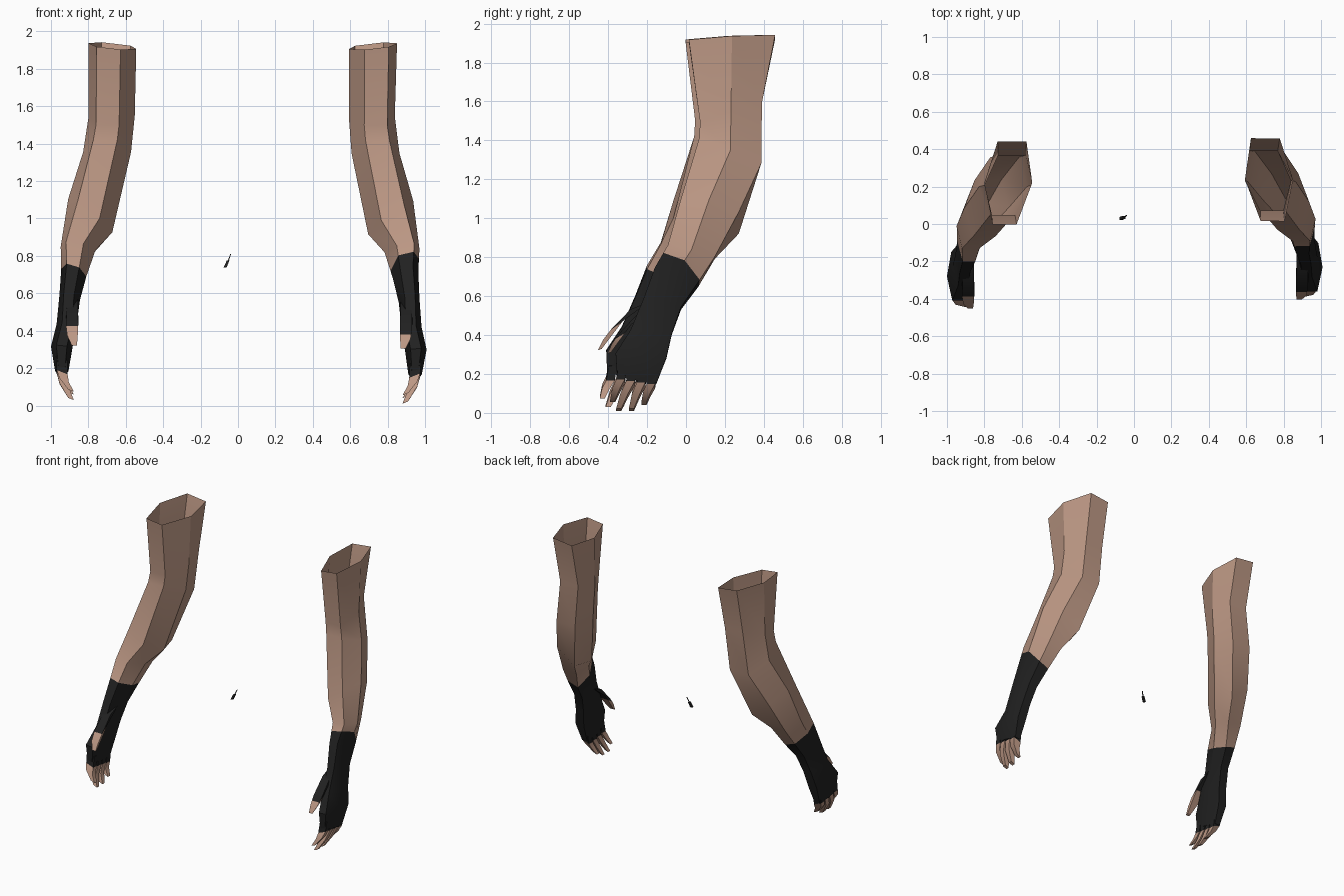
import bpy
import math
from mathutils import Vector

cube = bpy.data.objects.get("Cube")
if cube:
    bpy.data.objects.remove(cube)


def material(name, color):
    m = bpy.data.materials.new(name)
    m.use_nodes = True
    m.diffuse_color = (*color, 1)
    m.node_tree.nodes["Principled BSDF"].inputs["Base Color"].default_value = (*color, 1)
    return m


SKIN = material("skin", (0.50, 0.31, 0.23))
BLACK = material("black_cloth", (0.015, 0.015, 0.015))

# Six-sided limb section: front pair, inner, back pair, outer
HEX = [(-.5, -1), (.5, -1), (1, 0), (.6, 1), (-.6, 1), (-1, 0)]
SQUARE = [(-1, -1), (1, -1), (1, 1), (-1, 1)]


def section(cx, cy, cz, hx, hy, skew=0, tilt_y=0, tilt_x=0, shape=HEX):
    """Ring of points round a centre, skewed in plan and tilted in height."""
    ring = []
    for u, v in shape:
        dx, dy = u * hx, v * hy
        ring.append(Vector((cx + dx + skew * dy, cy + dy, cz + tilt_y * dy + tilt_x * dx)))
    return ring


def blend(a, b, weights):
    return [p.lerp(q, w) for p, q, w in zip(a, b, weights)]


def right_pose(p):
    return p


def left_pose(p):
    return Vector((-p.x + .026 * p.z, p.y + .055 - .02 * p.z, p.z - .02 + .01 * p.z))


def tubes(name, mat, parts, pose=right_pose, cap_start=False, cap_end=True):
    """Skin each list of rings into a tube and join them in one object."""
    verts, faces = [], []
    for rings in parts:
        base, n = len(verts), len(rings[0])
        for ring in rings:
            verts += [pose(p) for p in ring]
        for r in range(len(rings) - 1):
            a = base + r * n
            for i in range(n):
                j = (i + 1) % n
                faces.append((a + i, a + n + i, a + n + j, a + j))
        if cap_start:
            faces.append(tuple(base + i for i in range(n)))
        if cap_end:
            last = base + (len(rings) - 1) * n
            faces.append(tuple(last + i for i in reversed(range(n))))
    if pose is left_pose:
        faces = [f[::-1] for f in faces]
    mesh = bpy.data.meshes.new(name)
    mesh.from_pydata(verts, [], faces)
    mesh.materials.append(mat)
    obj = bpy.data.objects.new(name, mesh)
    bpy.context.collection.objects.link(obj)
    bpy.ops.object.select_all(action='DESELECT')
    obj.select_set(True)
    bpy.context.view_layer.objects.active = obj
    bpy.ops.object.shade_smooth_by_angle(angle=math.radians(30))
    return obj


# Arm sections from the open shoulder end down to above the wrist
ARM = [section(*s) for s in (
    (-.672, .22, 1.922, .128, .222, .09, .05, -.12),
    (-.675, .207, 1.55, .123, .16, .14, .3),
    (-.70, .20, 1.355, .128, .158, .06, -.41),
    (-.79, .085, 1.015, .118, .15, .06, -.2, -.75),
    (-.855, -.01, .84, .093, .12, .15, -.25, -.1))]

# Glove sections from the cuff to the knuckles
HAND = [section(*s) for s in (
    (-.878, -.09, .71, .067, .11, .04, -.35, -.3),
    (-.90, -.165, .575, .055, .095, .04, -.25, -.2),
    (-.917, -.225, .43, .053, .105, -.03, -.1, -.1),
    (-.943, -.28, .31, .057, .13, 0, -.08, -.1),
    (-.942, -.305, .185, .036, .10, 0, -.2))]

# Fingers, index to little: base y, tip y, tip height
FINGERS = [(-.385, -.43, .08), (-.333, -.40, .035), (-.28, -.335, .035), (-.23, -.27, .065)]


def finger_sections(y0, y1, z1):
    knuckle = .17 + .15 * (-.23 - y0)
    rows = ((-.943, y0 + .01, knuckle + .06, .03, .021),
            (-.94, y0 - .003, knuckle - .015, .029, .022),
            (-.93, (y0 + y1) / 2 - .003, (knuckle + z1) / 2, .025, .02),
            (-.893, y1, z1, .015, .013))
    return [section(*r, 0, 0, -.4, shape=SQUARE) for r in rows]


def thumb_sections(cuff):
    root = section(-.885, -.24, .55, .03, .045, 0, .4, shape=SQUARE)
    joint = section(-.887, -.355, .45, .033, .03, 0, .7, shape=SQUARE)
    middle = section(-.885, -.405, .385, .028, .022, 0, .5, shape=SQUARE)
    tip = section(-.875, -.443, .325, .014, .01, 0, .4, shape=SQUARE)
    edge = blend(joint, middle, [cuff] * 4)
    return [root, joint, edge], [edge, middle, tip]


def build_arm(side, pose, cuff_weights, thumb_cuff):
    cuff = blend(ARM[-1], HAND[0], cuff_weights)
    wrist = HAND if min(cuff_weights) < .9 else HAND[1:]
    fingers = [finger_sections(*f) for f in FINGERS]
    thumb_glove, thumb_skin = thumb_sections(thumb_cuff)
    tubes(side + "_arm", SKIN, [ARM + [cuff]], pose, cap_end=False)
    tubes(side + "_glove", BLACK, [[cuff] + wrist], pose)
    tubes(side + "_glove_finger_stubs", BLACK, [f[:2] for f in fingers], pose, cap_start=True)
    tubes(side + "_fingers", SKIN, [f[1:] for f in fingers], pose)
    tubes(side + "_glove_thumb", BLACK, [thumb_glove], pose, cap_start=True)
    tubes(side + "_thumb", SKIN, [thumb_skin], pose)


build_arm("right", right_pose, [1] * 6, .05)
build_arm("left", left_pose, [.35, .4, .7, .95, .9, .45], .6)

# Small dark handle with a thin pin between the arms
tubes("centre_handle", BLACK, [[
    section(-.069, .03, .738, .008, .008, shape=SQUARE),
    section(-.053, .036, .775, .007, .008, shape=SQUARE)]], cap_start=True)
tubes("centre_pin", BLACK, [[
    section(-.053, .036, .772, .003, .003, shape=SQUARE),
    section(-.039, .046, .81, .002, .002, shape=SQUARE)]], cap_start=True)
